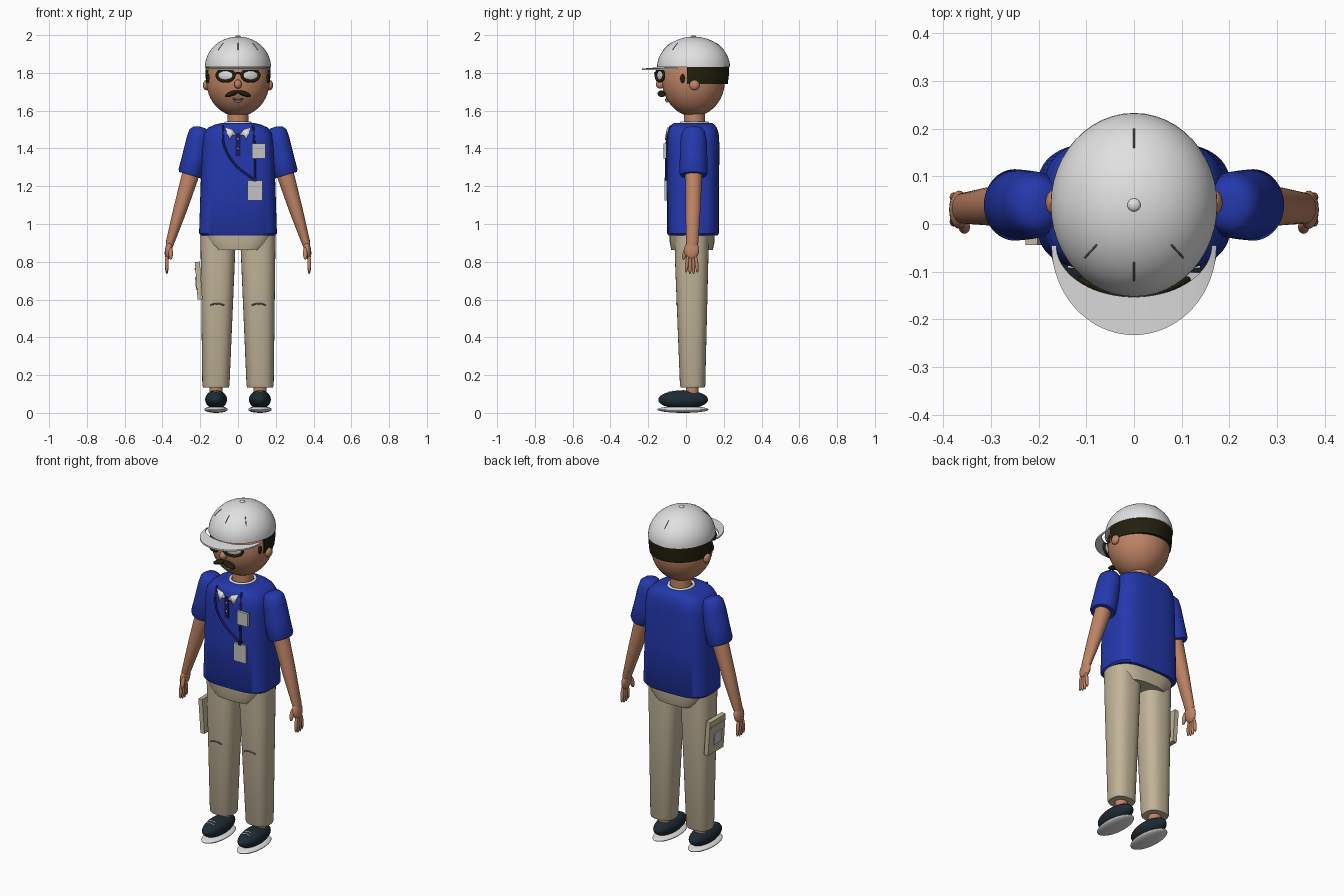
import bpy, bmesh, math
from math import sin, cos, pi
from mathutils import Matrix, Vector

if "Cube" in bpy.data.objects:
    bpy.data.objects.remove(bpy.data.objects["Cube"])


def material(name, r, g, b):
    m = bpy.data.materials.new(name)
    m.use_nodes = True
    m.diffuse_color = (r, g, b, 1)
    m.node_tree.nodes["Principled BSDF"].inputs["Base Color"].default_value = (r, g, b, 1)
    return m


WHITE = material("white", .75, .75, .75)
GREY = material("badge grey", .54, .54, .55)
SEAM = material("seam grey", .16, .15, .14)
SKIN = material("skin", .52, .23, .13)
HAIR = material("dark hair", .016, .014, .004)
BLUE = material("shirt blue", .018, .04, .42)
NAVY = material("dark navy", .01, .01, .10)
KHAKI = material("khaki", .54, .46, .32)
SLATE = material("shoe slate", .012, .024, .034)


def finish(name, bm, mat, angle=0.7):
    bmesh.ops.recalc_face_normals(bm, faces=bm.faces)
    mesh = bpy.data.meshes.new(name)
    bm.to_mesh(mesh)
    bm.free()
    mesh.materials.append(mat)
    mesh.shade_smooth()
    mesh.set_sharp_from_angle(angle=angle)
    ob = bpy.data.objects.new(name, mesh)
    bpy.context.collection.objects.link(ob)
    return ob


def ball(name, loc, radii, mat, rot=(0, 0, 0), seg=32):
    bm = bmesh.new()
    bmesh.ops.create_uvsphere(bm, u_segments=seg, v_segments=seg // 2, radius=1)
    ob = finish(name, bm, mat)
    ob.location, ob.scale, ob.rotation_euler = loc, radii, rot
    return ob


def box(name, loc, size, mat, rot=(0, 0, 0)):
    bm = bmesh.new()
    bmesh.ops.create_cube(bm, size=1, matrix=Matrix.Diagonal((*size, 1)))
    ob = finish(name, bm, mat)
    ob.location, ob.rotation_euler = loc, rot
    return ob


def bridge(bm, loops, closed):
    """Join successive vertex loops; cap the ends unless the path is closed."""
    n = len(loops[0])
    pairs = list(zip(loops, loops[1:])) + ([(loops[-1], loops[0])] if closed else [])
    for a, b in pairs:
        for i in range(n):
            j = (i + 1) % n
            bm.faces.new((a[i], a[j], b[j], b[i]))
    if not closed:
        bm.faces.new(loops[0])
        bm.faces.new(loops[-1])


def loft(name, rings, mat, power=2, tilt=0, n=48):
    """Stack of superellipse rings given as (x, y, z, rx, ry)."""
    bm = bmesh.new()
    loops = []
    for x, y, z, rx, ry in rings:
        loop = []
        for i in range(n):
            c, s = cos(2 * pi * i / n), sin(2 * pi * i / n)
            dx = math.copysign(abs(c) ** (2 / power), c) * rx
            dy = math.copysign(abs(s) ** (2 / power), s) * ry
            loop.append(bm.verts.new((x + dx, y + dy, z + tilt * dx)))
        loops.append(loop)
    bridge(bm, loops, False)
    return finish(name, bm, mat)


def tube(name, pts, radius, mat, cyclic=False, smooth=True):
    cu = bpy.data.curves.new(name, "CURVE")
    cu.dimensions = "3D"
    cu.bevel_depth, cu.bevel_resolution, cu.resolution_u = radius, 2, 6
    cu.use_fill_caps = True
    sp = cu.splines.new("BEZIER")
    sp.bezier_points.add(len(pts) - 1)
    for p, co in zip(sp.bezier_points, pts):
        p.co = co
        p.handle_left_type = p.handle_right_type = "AUTO" if smooth else "VECTOR"
    sp.use_cyclic_u = cyclic
    cu.materials.append(mat)
    ob = bpy.data.objects.new(name, cu)
    bpy.context.collection.objects.link(ob)
    return ob


def plate(name, pts, mat, thick=.008):
    bm = bmesh.new()
    bm.faces.new([bm.verts.new(p) for p in pts])
    ob = finish(name, bm, mat)
    mod = ob.modifiers.new("thickness", "SOLIDIFY")
    mod.thickness, mod.offset = thick, 0
    return ob


# Head, neck and face
CY = .04
ball("head", (0, CY, 1.76), (.168, .166, .19), SKIN, seg=48)
loft("neck", [(0, .045, 1.48, .058, .058), (0, .045, 1.62, .055, .055)], SKIN)
ball("nose", (0, -.135, 1.74), (.02, .024, .024), SKIN)
tube("mouth", [(-.028, -.103, 1.663), (0, -.108, 1.658), (.028, -.103, 1.663)], .004, SEAM)
ball("lower_lip", (0, -.1, 1.65), (.02, .008, .006), GREY)

# Hair band round the back of the head
bm = bmesh.new()
profile = [(1, 1.835), (1, 1.79), (.97, 1.742), (.8, 1.742), (.8, 1.835)]
loops = []
for i in range(41):
    a = -.19 + (pi + .38) * i / 40
    loops.append([bm.verts.new((.173 * r * cos(a), CY + .187 * r * sin(a), z)) for r, z in profile])
bridge(bm, loops, False)
finish("hair_band", bm, HAIR)

# Cap: dome, button, seams and brim
def dome(t, az, grow=0):
    """Point on the cap: t from rim (0) to crown (pi/2), az from the front."""
    return ((.175 + grow) * cos(t) * sin(az), CY - (.193 + grow) * cos(t) * cos(az), 1.83 + (.162 + grow) * sin(t))


loft("cap_dome", [(0, CY, 1.83 + .162 * sin(t), .175 * cos(t), .193 * cos(t))
                  for t in [pi / 2 * i / 16 for i in range(16)] + [1.565]], WHITE)
ball("cap_button", (0, CY, 1.991), (.014, .014, .009), WHITE, seg=16)
for i, az in enumerate((0, pi, .8, -.8)):
    tube(f"cap_seam_{i}", [dome(.6 + .1 * k, az) for k in range(4)], .002, SEAM)

bm = bmesh.new()
loops = []
for i in range(41):
    a = pi + pi * i / 40
    ox, oy = .173 * cos(a), -.045 + .188 * sin(a)
    ix, iy = .163 * cos(a), -.045 + .108 * sin(a)
    loops.append([bm.verts.new(p) for p in
                  ((ox, oy, 1.814), (ox, oy, 1.823), (ix, iy, 1.829), (ix, iy, 1.819))])
bridge(bm, loops, False)
finish("cap_brim", bm, WHITE)

# Shirt body and neckline
loft("shirt_body", [(0, .037, z, rx, ry) for z, rx, ry in (
    (.94, .196, .13), (.95, .206, .137), (1.2, .198, .138), (1.42, .19, .14), (1.48, .181, .136),
    (1.51, .158, .126), (1.525, .125, .115), (1.535, .085, .1))], BLUE, power=3.3, n=64)
tube("collar_ring", [(.066 * cos(i * pi / 6), .045 + .07 * sin(i * pi / 6), 1.535) for i in range(12)],
     .008, WHITE, cyclic=True)
box("placket", (0, -.103, 1.42), (.026, .008, .12), NAVY)
for z in (1.4, 1.45):
    ball("shirt_button", (0, -.107, z), (.005, .003, .005), WHITE, seg=12)

# Lanyard, ID card and name tag
tube("lanyard_long", [(-.08, -.082, 1.52), (-.074, -.104, 1.42), (-.02, -.105, 1.32), (.085, -.105, 1.235)], .006, NAVY)
tube("lanyard_short", [(.08, -.082, 1.52), (.088, -.104, 1.4), (.09, -.105, 1.235)], .006, NAVY)
box("lanyard_clip", (.09, -.107, 1.235), (.018, .014, .022), NAVY)
box("id_card", (.09, -.107, 1.178), (.08, .012, .105), GREY)
box("name_tag", (.11, -.11, 1.387), (.07, .016, .078), GREY)

# Hips and hip pouch
loft("hips", [(0, .032, .862, .135, .11), (0, .032, .9, .17, .118), (0, .032, .955, .196, .12)], KHAKI, power=3)
box("pouch", (-.208, .028, .7), (.026, .145, .2), KHAKI, rot=(0, -.07, 0))
box("pouch_label", (-.222, .02, .685), (.006, .07, .07), GREY, rot=(0, -.07, 0))
box("pouch_flap", (-.225, .028, .76), (.008, .12, .012), KHAKI, rot=(0, -.07, 0))

# Glasses bridge
tube("glasses_bridge", [(-.02, -.158, 1.793), (0, -.163, 1.8), (.02, -.158, 1.793)], .006, HAIR)

for s, side in ((1, "left"), (-1, "right")):
    # Ears, sideburns, glasses, moustache
    ball(f"{side}_ear", (s * .168, .045, 1.735), (.018, .027, .027), SKIN, seg=20)
    ball(f"{side}_sideburn", (s * .157, -.018, 1.77), (.009, .013, .024), HAIR, seg=16)
    yaw = .42
    ring = [(s * (.066 + .05 * cos(t) * cos(yaw)), -.138 + .05 * cos(t) * sin(yaw), 1.787 + .031 * sin(t))
            for t in [2 * pi * i / 12 for i in range(12)]]
    tube(f"{side}_glasses_frame", ring, .008, HAIR, cyclic=True)
    ball(f"{side}_lens", (s * .066, -.132, 1.787), (.046, .012, .028), WHITE, rot=(0, 0, s * yaw))
    ball(f"{side}_moustache", (s * .033, -.128, 1.69), (.038, .023, .013), HAIR, rot=(0, s * .35, 0), seg=20)

    # Collar flap
    plate(f"{side}_collar_flap", [(s * .07, -.094, 1.512), (s * .045, -.108, 1.445), (s * .03, -.104, 1.468),
                                  (s * .008, -.104, 1.472), (s * .03, -.098, 1.5)], WHITE)

    # Sleeve and arm
    loft(f"{side}_sleeve", [(s * x, CY, z, rx, ry) for x, z, rx, ry in (
        (.19, 1.512, .015, .025), (.195, 1.505, .04, .048), (.202, 1.485, .055, .062), (.21, 1.44, .062, .07),
        (.23, 1.35, .064, .073), (.25, 1.27, .065, .075), (.253, 1.258, .058, .069))], BLUE, tilt=s * .3)
    loft(f"{side}_arm", [(s * .235, .04, 1.32, .045, .045), (s * .257, .04, 1.24, .044, .044),
                         (s * .305, .037, 1.08, .036, .04), (s * .36, .033, .9, .022, .032),
                         (s * .364, .032, .88, .018, .028)], SKIN, tilt=s * .2)

    # Hand with thumb and four fingers
    ball(f"{side}_palm", (s * .367, .03, .862), (.02, .04, .05), SKIN, rot=(0, -s * .15, 0), seg=24)
    ball(f"{side}_thumb", (s * .356, -.006, .845), (.012, .012, .036), SKIN, rot=(-.25, 0, 0), seg=16)
    for k in range(4):
        y = .005 + .017 * k
        drop = .008 * (k in (1, 2))
        ball(f"{side}_finger_{k}", (s * .377, y, .79 - drop), (.01, .0095, .048), SKIN,
             rot=((y - .03) * 4, 0, 0), seg=16)

    # Trouser leg, knee crease and ankle
    loft(f"{side}_trouser_leg", [(s * .105, .03, .95, .094, .092), (s * .107, .03, .8, .09, .088),
                                 (s * .117, .035, .145, .072, .067), (s * .117, .035, .135, .068, .063)],
         KHAKI, power=2.5)
    tube(f"{side}_knee_crease", [(s * .11 + d, y, z) for d, y, z in (
        (-.036, -.045, .57), (-.02, -.048, .576), (.02, -.048, .576), (.036, -.045, .57))], .004, SEAM)
    loft(f"{side}_ankle", [(s * .117, .033, .08, .035, .034), (s * .117, .033, .18, .035, .034)], SKIN)

    # Shoe, sole and laces
    ball(f"{side}_shoe", (s * .116, -.015, .07), (.058, .132, .05), SLATE)
    ball(f"{side}_sole", (s * .116, -.015, .018), (.062, .136, .018), WHITE)
    for y, z in ((-.07, .1135), (-.09, .1095)):
        tube(f"{side}_lace", [(s * .116 - .022, y, z - .004), (s * .116, y, z + .001), (s * .116 + .022, y, z - .004)],
             .003, WHITE)
